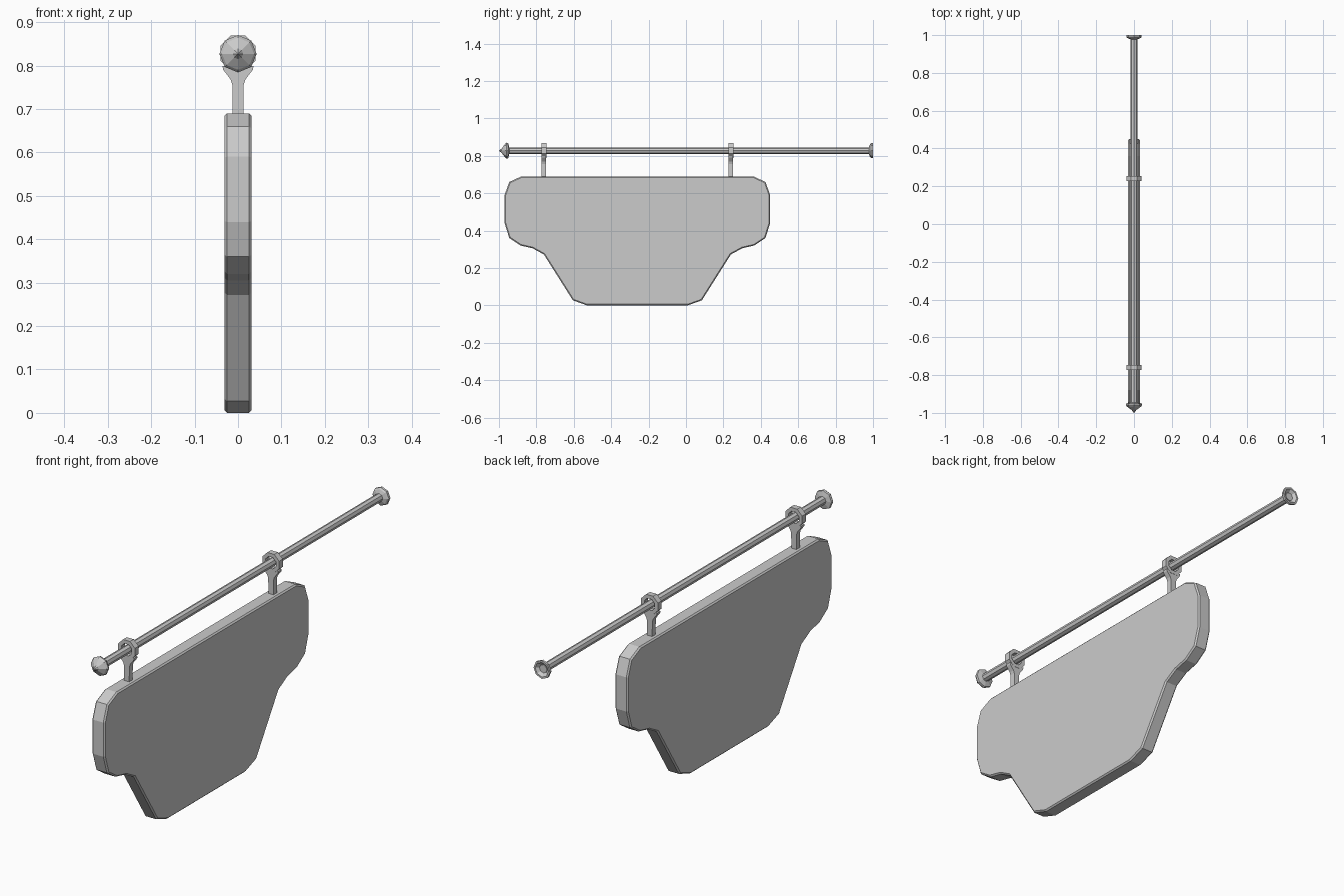
import bpy, bmesh
from math import sin, cos, pi

if "Cube" in bpy.data.objects:
    bpy.data.objects.remove(bpy.data.objects["Cube"])

ROD_Z = 0.827


def make(name, verts, faces):
    mesh = bpy.data.meshes.new(name)
    mesh.from_pydata(verts, [], faces)
    bm = bmesh.new()
    bm.from_mesh(mesh)
    bmesh.ops.recalc_face_normals(bm, faces=bm.faces)
    bm.to_mesh(mesh)
    bm.free()
    ob = bpy.data.objects.new(name, mesh)
    bpy.context.collection.objects.link(ob)
    return ob


def lathe(name, profile, n=8):
    """Spin (y, radius) rings about the rod axis, capping both ends."""
    verts = [(r * sin(2 * pi * i / n), y, ROD_Z + r * cos(2 * pi * i / n))
             for y, r in profile for i in range(n)]
    faces = [(k * n + i, k * n + (i + 1) % n, (k + 1) * n + (i + 1) % n, (k + 1) * n + i)
             for k in range(len(profile) - 1) for i in range(n)]
    faces += [tuple(range(n)), tuple(range(len(verts) - n, len(verts)))]
    return make(name, verts, faces)


# Sign board: mirrored half profile, extruded across x with softened rims
half = [(0.27, 0.0), (0.345, 0.027), (0.50, 0.272), (0.56, 0.305), (0.625, 0.32),
        (0.685, 0.36), (0.71, 0.44), (0.71, 0.59), (0.685, 0.66), (0.62, 0.69)]
outline = half + [(-d, z) for d, z in reversed(half)]
n = len(outline)
verts = [(x, d - 0.26, z) for x in (-0.031, 0.031) for d, z in outline]
faces = [tuple(range(n)), tuple(range(n, 2 * n))]
faces += [(i, (i + 1) % n, n + (i + 1) % n, n + i) for i in range(n)]
board = make("sign_board", verts, faces)
bevel = board.modifiers.new("rim", 'BEVEL')
bevel.width = 0.006
bevel.segments = 1
bevel.limit_method = 'ANGLE'
bevel.angle_limit = pi / 3

# Hanging rod, pointed finial and dished wall flange
lathe("rod", [(-0.96, 0.018), (0.99, 0.018)])
lathe("finial", [(-1.0, 0.001), (-0.985, 0.012), (-0.967, 0.037), (-0.959, 0.043),
                 (-0.951, 0.041), (-0.945, 0.018)])
lathe("wall_flange", [(0.978, 0.018), (0.984, 0.034), (0.99, 0.04), (1.0, 0.04),
                      (1.0, 0.032), (0.99, 0.022), (0.986, 0.018)])


# Eye hangers: octagonal ring on a flared stem
def hanger(y, label):
    n, w = 8, 0.013
    section = [(0.044, -w), (0.044, w), (0.027, w), (0.027, -w)]
    verts = [(r * sin(a), y + dy, ROD_Z + 0.001 + r * cos(a))
             for a in [(i + 0.5) * 2 * pi / n for i in range(n)] for r, dy in section]
    faces = [(i * 4 + j, i * 4 + (j + 1) % 4, (i + 1) % n * 4 + (j + 1) % 4, (i + 1) % n * 4 + j)
             for i in range(n) for j in range(4)]
    make("hanger_ring_" + label, verts, faces)
    rings = [(0.68, 0.012), (0.755, 0.013), (0.768, 0.017), (0.79, 0.034), (0.799, 0.036)]
    verts = [(sx * hx, y + sy * 0.012, z) for z, hx in rings
             for sx, sy in ((-1, -1), (1, -1), (1, 1), (-1, 1))]
    faces = [(k * 4 + i, k * 4 + (i + 1) % 4, k * 4 + 4 + (i + 1) % 4, k * 4 + 4 + i)
             for k in range(len(rings) - 1) for i in range(4)]
    faces += [(0, 1, 2, 3), tuple(range(len(verts) - 4, len(verts)))]
    make("hanger_stem_" + label, verts, faces)


hanger(-0.76, "front")
hanger(0.24, "back")
